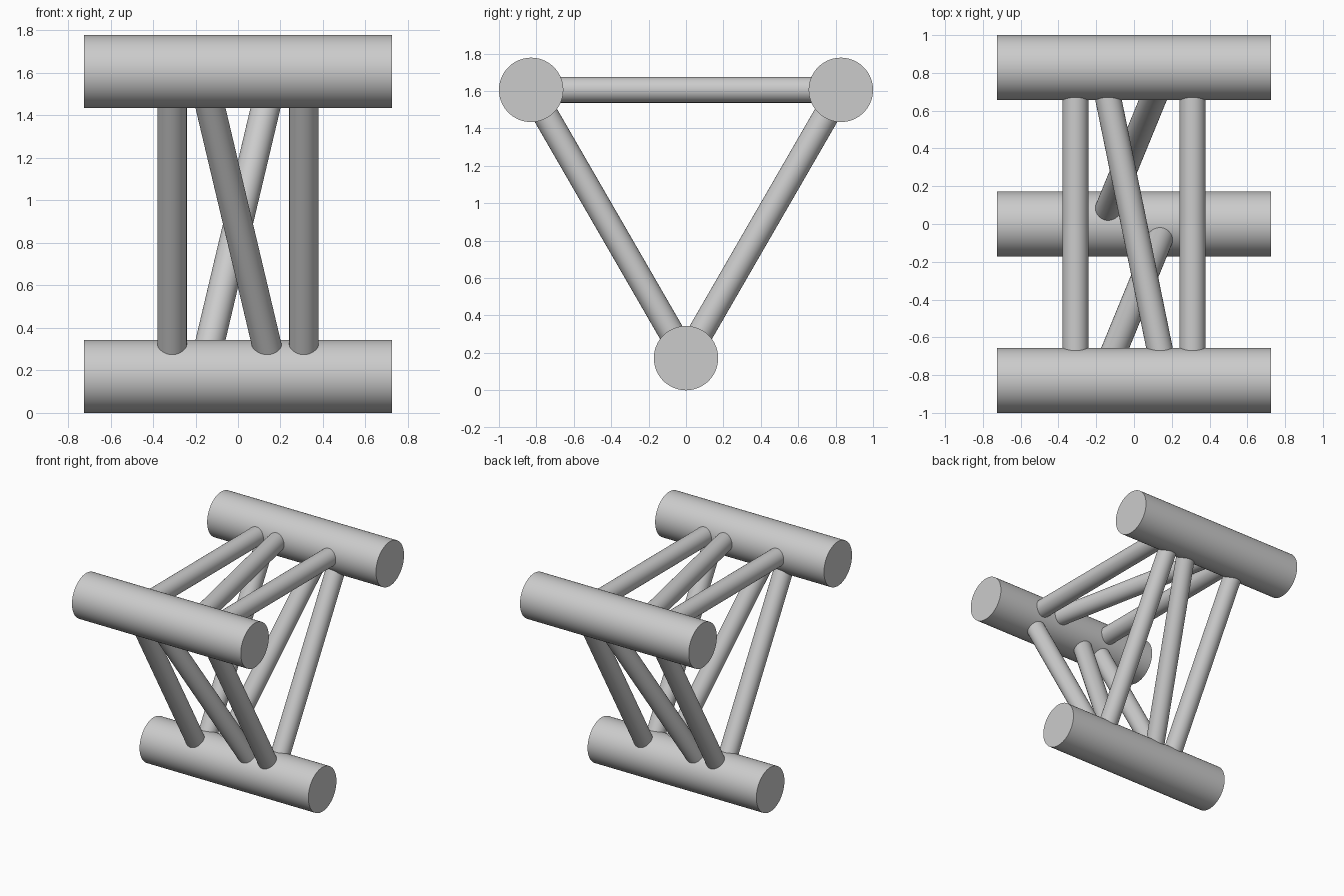
import bpy
import math
from mathutils import Vector

if "Cube" in bpy.data.objects:
    bpy.data.objects.remove(bpy.data.objects["Cube"], do_unlink=True)

# One plain grey for the whole frame
grey = bpy.data.materials.new("light_grey")
grey.use_nodes = True
colour = (0.6, 0.6, 0.6, 1)
grey.diffuse_color = colour
grey.node_tree.nodes["Principled BSDF"].inputs["Base Color"].default_value = colour


def tube(name, start, end, radius, sides):
    """Solid round bar running between two points."""
    axis = end - start
    bpy.ops.mesh.primitive_cylinder_add(
        vertices=sides, radius=radius, depth=axis.length, location=(start + end) / 2)
    bar = bpy.context.object
    bar.name = name
    bar.rotation_euler = axis.to_track_quat("Z", "Y").to_euler()
    bar.data.materials.append(grey)
    bpy.ops.object.shade_smooth_by_angle(angle=math.radians(40))
    return bar


CHORD_RADIUS, STRUT_RADIUS = 0.172, 0.069
HALF_LENGTH = 0.724
STRAIGHT_X, DIAGONAL_X = 0.31, 0.17

# Chord axes form an equilateral triangle pointing down
spread = 1 - CHORD_RADIUS
chords = [
    ("front", -spread, CHORD_RADIUS + spread * math.sqrt(3)),
    ("bottom", 0, CHORD_RADIUS),
    ("back", spread, CHORD_RADIUS + spread * math.sqrt(3)),
]

# Three thick chords along x
for name, y, z in chords:
    tube(name + "_chord", Vector((-HALF_LENGTH, y, z)), Vector((HALF_LENGTH, y, z)),
         CHORD_RADIUS, 96)

# Two straight struts and one diagonal on every side of the triangle
for i, (name, y, z) in enumerate(chords):
    other, y2, z2 = chords[(i + 1) % len(chords)]
    for part, x, x2 in (("right_strut", -STRAIGHT_X, -STRAIGHT_X),
                        ("left_strut", STRAIGHT_X, STRAIGHT_X),
                        ("diagonal", -DIAGONAL_X, DIAGONAL_X)):
        tube(f"{name}_to_{other}_{part}", Vector((x, y, z)), Vector((x2, y2, z2)),
             STRUT_RADIUS, 48)
